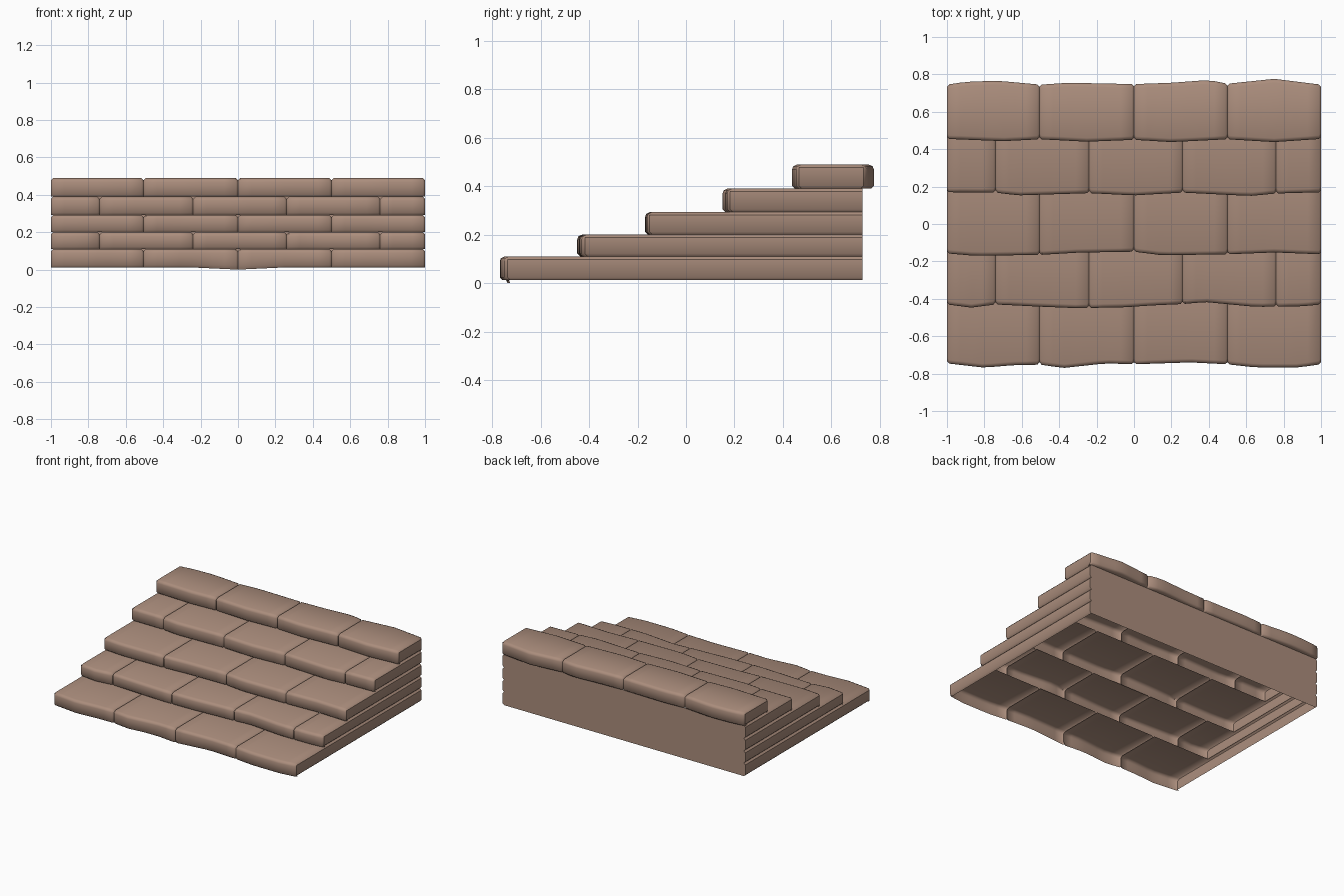
import bpy, bmesh

if "Cube" in bpy.data.objects:
    bpy.data.objects.remove(bpy.data.objects["Cube"])

stone = bpy.data.materials.new("warm brown stone")
stone.diffuse_color = (0.41, 0.27, 0.205, 1)
stone.use_nodes = True
stone.node_tree.nodes["Principled BSDF"].inputs["Base Color"].default_value = stone.diffuse_color
C = 0.012          # chamfer and groove size
BACK = 0.73        # plane of the back wall

ODD = [-1, -0.505, 0, 0.5, 1]
EVEN = [-1, -0.74, -0.24, 0.26, 0.76, 1]
# per course: bottom, top, joints, wavy front edge as (x, y)
COURSES = [
    (0.012, 0.11, ODD, [(-1, -.745), (-.8, -.768), (-.65, -.755), (-.5, -.752), (-.38, -.77),
                        (-.15, -.745), (0, -.75), (.3, -.74), (.5, -.75), (.65, -.767), (.88, -.767), (1, -.75)]),
    (0.11, 0.2, EVEN, [(-1, -.43), (-.87, -.447), (-.74, -.43), (-.5, -.442), (-.3, -.45), (-.05, -.445),
                       (.1, -.435), (.26, -.428), (.38, -.417), (.65, -.443), (.9, -.44), (1, -.43)]),
    (0.2, 0.293, ODD, [(-1, -.157), (-.85, -.17), (-.5, -.165), (-.3, -.153), (0, -.148),
                       (.15, -.167), (.5, -.162), (.75, -.152), (1, -.162)]),
    (0.293, 0.39, EVEN, [(-1, .17), (-.74, .168), (-.62, .153), (-.24, .165), (0, .153),
                         (.26, .168), (.62, .15), (.76, .163), (1, .17)]),
    (0.39, 0.489, ODD, [(-1, .455), (-.7, .443), (-.5, .453), (-.25, .44), (0, .45),
                        (.2, .438), (.5, .453), (.75, .438), (1, .455)]),
]
BACK_EDGE = [(-1, .745), (-.9, .76), (-.73, .766), (-.5, .745), (-.35, .755), (0, .748),
             (.2, .755), (.4, .77), (.5, .75), (.75, .776), (1, .745)]


def wave(pts, x):
    for (xa, ya), (xb, yb) in zip(pts, pts[1:]):
        if x <= xb:
            return ya + (yb - ya) * (x - xa) / (xb - xa)
    return pts[-1][1]


def columns(joints):
    """Positions across the stair, flagged True where a joint pinches in."""
    cols = [(joints[0], True)]
    for a, b in zip(joints, joints[1:]):
        n = max(3, round((b - a) / 0.06))
        lo, hi = a + C, b - C
        cols += [(lo + (hi - lo) * i / n, False) for i in range(n + 1)]
        cols.append((b, True))
    return cols


def finish(bm, name):
    bmesh.ops.remove_doubles(bm, verts=bm.verts, dist=0.0005)
    bmesh.ops.recalc_face_normals(bm, faces=bm.faces)
    me = bpy.data.meshes.new(name)
    bm.to_mesh(me)
    bm.free()
    me.materials.append(stone)
    ob = bpy.data.objects.new(name, me)
    bpy.context.collection.objects.link(ob)
    bpy.ops.object.select_all(action='DESELECT')
    ob.select_set(True)
    bpy.context.view_layer.objects.active = ob
    bpy.ops.object.shade_smooth_by_angle(angle=0.9)


def strip(bm, rows):
    vs = [[bm.verts.new(p) for p in r] for r in rows]
    for a, b in zip(vs, vs[1:]):
        for i in range(len(a) - 1):
            bm.faces.new((a[i], b[i], b[i + 1], a[i + 1]))


# Stone courses: hollow shells of front, tread and side faces
for k, (z0, z1, joints, edge) in enumerate(COURSES):
    bm = bmesh.new()
    top_course = k == 4
    tread_end = BACK if top_course else COURSES[k + 1][3][0][1] + 0.03
    rows = []
    for x, pinch in columns(joints):
        g = C if pinch else 0
        y = wave(edge, x) + g
        zt = z1 - g
        lip = z0 - 0.012 * max(0, 1 - abs(x) / 0.25) if k == 0 else z0
        p = [(x, y + C, lip), (x, y, z0 + C), (x, y, z1 - 0.02),
             (x, y + 0.005, zt - 0.007), (x, y + 0.02, zt)]
        if top_course:      # overhanging rear edge
            yb = wave(BACK_EDGE, x) - g
            p += [(x, yb - 0.02, zt), (x, yb - 0.005, zt - 0.007), (x, yb, z1 - 0.02),
                  (x, yb, z0 + C), (x, yb - C, z0), (x, BACK - 0.02, z0)]
        else:
            p.append((x, tread_end, zt))
        rows.append(p)
    strip(bm, rows)
    # ends of the course, running to the back wall
    for s, r in ((-1, rows[0]), (1, rows[-1])):
        yf = r[1][1]
        ye = r[8][1] if top_course else BACK
        xin = s * (1 - C)
        strip(bm, [[(xin, y, z0), (s, y, z0 + C), (s, y, z1 - C)] for y in (yf, ye)])
        if not top_course:
            strip(bm, [[(s, y, z1 - C), (xin, y, z1)] for y in (tread_end, BACK)])
    finish(bm, "stone_course_%d" % (k + 1))

# Back wall, notched at its ends to follow the course grooves
bm = bmesh.new()
levels = []
for z0, z1, _, _ in COURSES[:4]:
    levels += [(1 - C, z0), (1, z0 + C), (1, z1 - C), (1 - C, z1)]
strip(bm, [[(w, BACK, z), (-w, BACK, z)] for w, z in levels])
for f in bm.faces:
    f.normal_update()
finish(bm, "back_wall")
wall = bpy.data.objects["back_wall"].data
if wall.polygons[0].normal.y < 0:
    wall.flip_normals()
